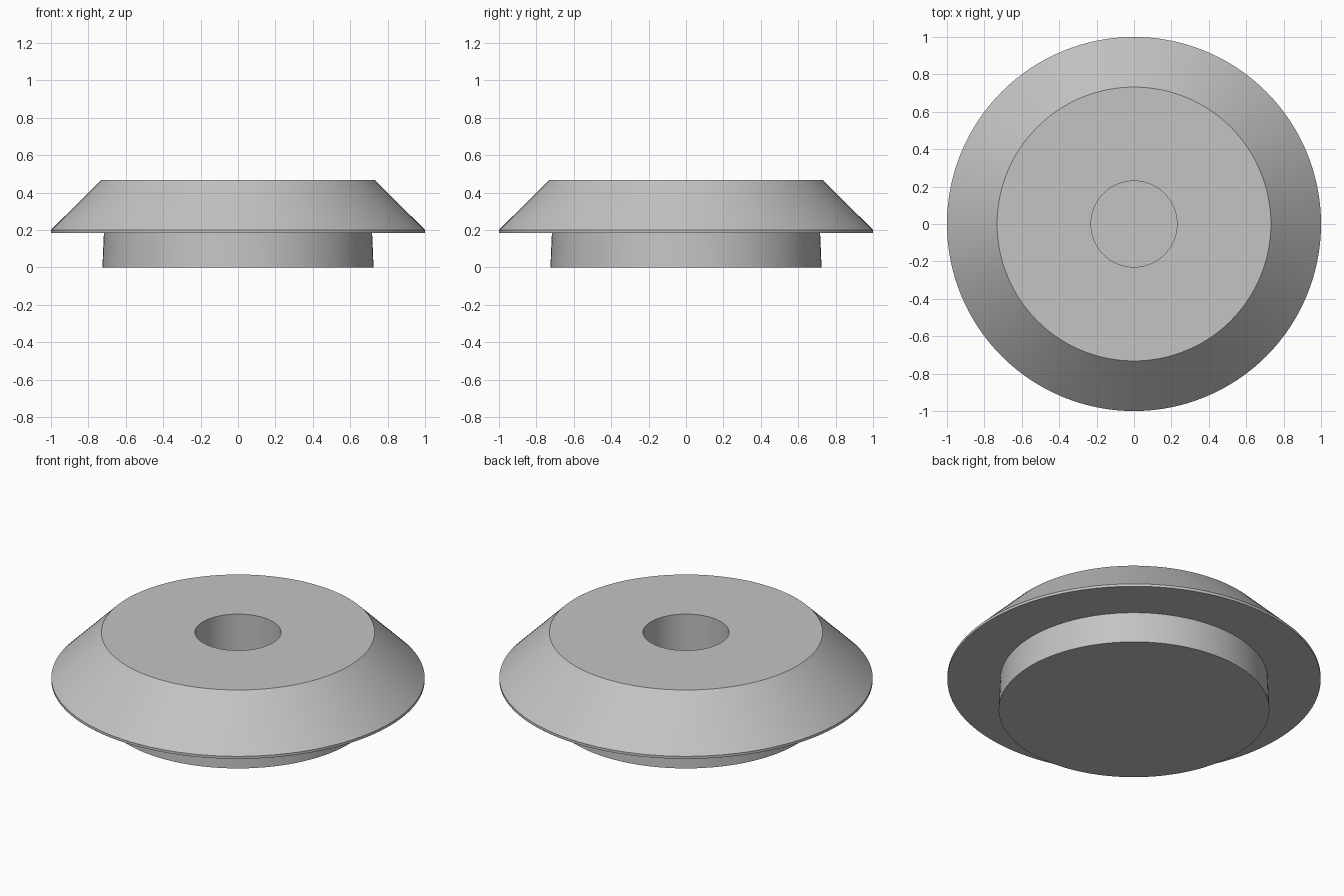
import bpy
import bmesh
import math
from mathutils import Matrix, Vector

default_cube = bpy.data.objects.get("Cube")
if default_cube:
    bpy.data.objects.remove(default_cube, do_unlink=True)

SEGMENTS = 128

# Single plain grey for the whole part
grey = bpy.data.materials.new("plain_grey")
grey.use_nodes = True
colour = (0.55, 0.55, 0.55, 1.0)
grey.diffuse_color = colour
grey.node_tree.nodes["Principled BSDF"].inputs["Base Color"].default_value = colour


def lathe(name, profile):
    """Revolve an (r, z) profile, running from axis to axis, about z."""
    bm = bmesh.new()
    points = [bm.verts.new((r, 0, z)) for r, z in profile]
    edges = [bm.edges.new(pair) for pair in zip(points, points[1:])]
    bmesh.ops.spin(bm, geom=points + edges, cent=(0, 0, 0), axis=(0, 0, 1),
                   angle=math.tau, steps=SEGMENTS, use_duplicate=False)
    bmesh.ops.remove_doubles(bm, verts=bm.verts, dist=0.0001)
    bmesh.ops.recalc_face_normals(bm, faces=bm.faces)
    mesh = bpy.data.meshes.new(name)
    bm.to_mesh(mesh)
    bm.free()
    mesh.materials.append(grey)
    obj = bpy.data.objects.new(name, mesh)
    bpy.context.collection.objects.link(obj)
    bpy.ops.object.select_all(action="DESELECT")
    obj.select_set(True)
    bpy.context.view_layer.objects.active = obj
    bpy.ops.object.shade_smooth_by_angle(angle=math.radians(30))
    return obj


# Flared plug: tapered foot, thin rim, sloped shoulder and blind centre hole
lathe("flanged_plug", [
    (0, 0), (0.725, 0),          # underside
    (0.717, 0.185),              # foot wall
    (1, 0.185), (1, 0.2),        # rim
    (0.732, 0.467),              # sloped shoulder
    (0.23, 0.467),               # flat top
    (0.23, 0.185), (0, 0.185),   # blind hole
])
